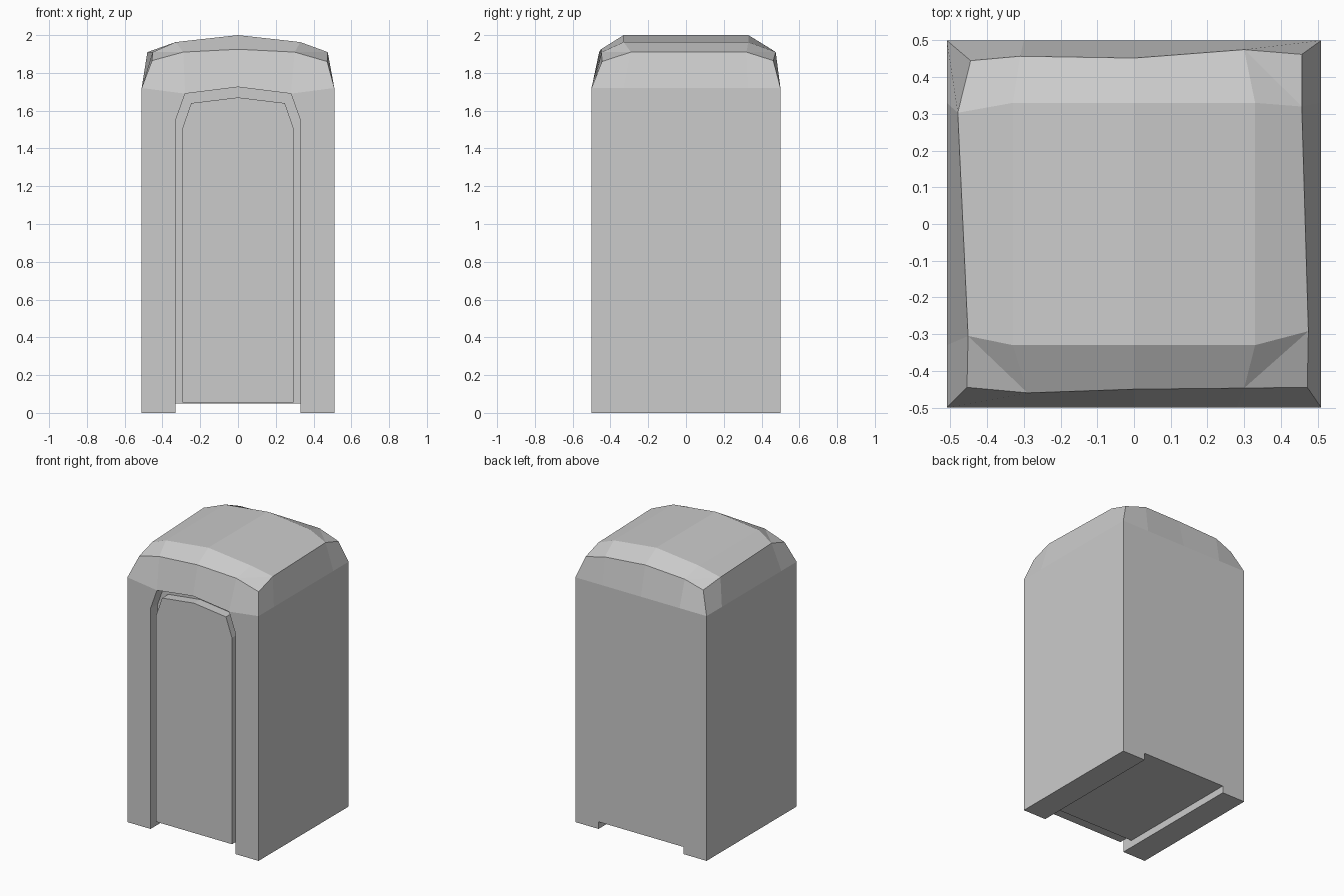
import bpy, bmesh

if "Cube" in bpy.data.objects:
    bpy.data.objects.remove(bpy.data.objects["Cube"])


def build(name, faces):
    """Make an object from polygons given as corner points, welding shared corners."""
    bm = bmesh.new()
    for f in faces:
        bm.faces.new([bm.verts.new(p) for p in f])
    bmesh.ops.remove_doubles(bm, verts=bm.verts, dist=0.0005)
    bmesh.ops.recalc_face_normals(bm, faces=bm.faces)
    mesh = bpy.data.meshes.new(name)
    bm.to_mesh(mesh)
    bm.free()
    obj = bpy.data.objects.new(name, mesh)
    bpy.context.collection.objects.link(obj)
    return obj


def border(g):
    """Closed loop of points around the edge of a 4 x 5 grid."""
    return g[0] + [g[1][4], g[2][4]] + g[3][::-1] + [g[2][0], g[1][0]]


W, D, S, Z0 = 0.51, 0.5, 1.72, 0.05     # half width, half depth, shoulder, floor gap
BACK = -0.42                            # back plane of the door recess
faces = []

# Domed roof: four rows front to back, slightly uneven like worn stone
roof = [
    [(-.455, -.445, 1.865), (-.29, -.46, 1.91), (0, -.45, 1.925), (.30, -.447, 1.91), (.472, -.445, 1.86)],
    [(-.452, -.305, 1.91), (-.33, -.33, 1.963), (0, -.33, 2), (.33, -.33, 1.963), (.475, -.292, 1.91)],
    [(-.48, .303, 1.91), (-.33, .33, 1.963), (0, .33, 2), (.33, .33, 1.963), (.457, .32, 1.91)],
    [(-.445, .445, 1.865), (-.31, .457, 1.91), (0, .452, 1.925), (.30, .475, 1.91), (.457, .462, 1.865)],
]
for r in range(3):
    for c in range(4):
        a, b, d, e = roof[r][c], roof[r][c + 1], roof[r + 1][c + 1], roof[r + 1][c]
        if r != 1 and c in (0, 3):      # folded corner facets
            if (r == 0) == (c == 0):
                faces += [[a, b, e], [b, d, e]]
            else:
                faces += [[a, b, d], [a, d, e]]
        else:
            faces.append([a, b, d, e])

# Sloped skirt between roof edge and shoulder line
front = [(-W, -D, S), (-.28, -D, 1.69), (0, -D, 1.725), (.28, -D, 1.69), (W, -D, S)]
back = [(x, D, S) for x in (-W, -.3, 0, .3, W)]
sides = [[(-W, y, S), None, None, None, (W, y, S)] for y in (-.33, .33)]
top, low = border(roof), border([front, sides[0], sides[1], back])
n = len(top)
for i in range(n):
    j = (i + 1) % n
    faces.append([low[i], low[j], top[j], top[i]])

# Door arch cut into the front
arch = [(-.33, Z0), (-.33, 1.55), (-.28, 1.69), (0, 1.725), (.28, 1.69), (.33, 1.55), (.33, Z0)]
for (x1, z1), (x2, z2) in zip(arch, arch[1:]):
    faces.append([(x1, -D, z1), (x2, -D, z2), (x2, BACK, z2), (x1, BACK, z1)])
faces.append([(x, BACK, z) for x, z in arch])

# Side walls, front pillars and feet
for s in (-1, 1):
    faces.append([(s * W, -D, 0), (s * W, D, 0)] + [(s * W, y, S) for y in (D, .33, -.33, -D)])
    faces.append([(s * W, -D, 0), (s * .33, -D, 0), (s * .33, -D, Z0), (s * .33, -D, 1.55),
                  (s * .28, -D, 1.69), (s * W, -D, S)])
    faces.append([(s * W, -D, 0), (s * .33, -D, 0), (s * .33, D, 0), (s * W, D, 0)])
    faces.append([(s * .33, -D, 0), (s * .33, D, 0), (s * .33, D, Z0),
                  (s * .33, BACK, Z0), (s * .33, -D, Z0)])

# Underside of the floor and back wall
faces.append([(-.33, BACK, Z0), (.33, BACK, Z0), (.33, D, Z0), (-.33, D, Z0)])
faces.append([(-W, D, 0), (-.33, D, 0), (-.33, D, Z0), (.33, D, Z0), (.33, D, 0), (W, D, 0)] + back[::-1])
build("stone_body", faces)

# Door slab standing in the recess, leaving a narrow groove around it
slab = [(-.295, .055), (-.295, 1.505), (-.248, 1.64), (0, 1.67), (.248, 1.64), (.295, 1.505), (.295, .055)]
F, B = -.488, BACK + .005
door = [[(x, F, z) for x, z in slab], [(x, B, z) for x, z in slab]]
for (x1, z1), (x2, z2) in zip(slab, slab[1:] + slab[:1]):
    door.append([(x1, F, z1), (x2, F, z2), (x2, B, z2), (x1, B, z1)])
build("door_slab", door)
